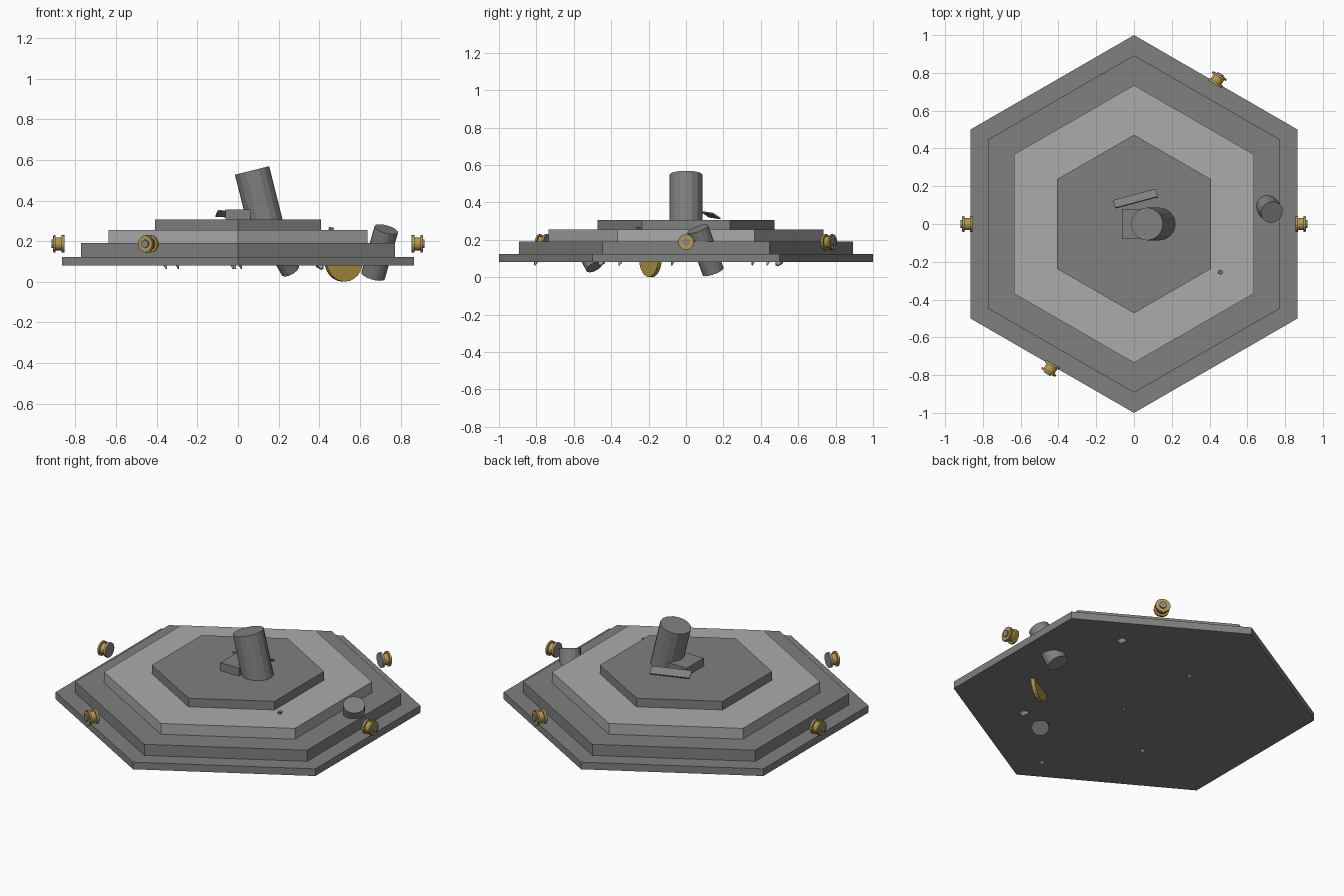
import bpy, math
from mathutils import Vector, Matrix

old = bpy.data.objects.get("Cube")
if old:
    bpy.data.objects.remove(old, do_unlink=True)


def material(name, rgb):
    m = bpy.data.materials.new(name)
    m.use_nodes = True
    m.diffuse_color = (*rgb, 1)
    m.node_tree.nodes["Principled BSDF"].inputs["Base Color"].default_value = (*rgb, 1)
    return m


grey = material("dark_grey", (0.21, 0.22, 0.21))
light = material("light_grey", (0.41, 0.41, 0.42))
steel = material("steel_grey", (0.24, 0.25, 0.28))
gold = material("gold", (0.48, 0.32, 0.06))


def finish(name, mat):
    ob = bpy.context.object
    ob.name = name
    ob.data.materials.append(mat)
    return ob


def rod(name, mat, start, end, radius, sides=16, tip=None):
    """Cylinder or taper running between two points."""
    start, end = Vector(start), Vector(end)
    axis = end - start
    bpy.ops.mesh.primitive_cone_add(
        vertices=sides, radius1=radius, radius2=radius if tip is None else tip,
        depth=axis.length, location=(start + end) / 2,
        rotation=axis.to_track_quat('Z', 'Y').to_euler())
    return finish(name, mat)


def box(name, mat, centre, size, rotation=(0, 0, 0)):
    bpy.ops.mesh.primitive_cube_add(size=1, location=centre, rotation=rotation)
    ob = finish(name, mat)
    ob.scale = size
    return ob


# Stacked hexagonal tiers, corners pointing along y
tiers = [("base_tier", grey, 1.0, 0.08, 0.123),
         ("lower_tier", grey, 0.893, 0.10, 0.19),
         ("pale_tier", light, 0.735, 0.17, 0.255),
         ("top_tier", grey, 0.472, 0.24, 0.307)]
for name, mat, radius, low, high in tiers:
    ob = rod(name, mat, (0, 0, low), (0, 0, high), radius, 6)
    ob.rotation_euler = (0, 0, 0)

# Leaning central column, with a block and a tilted strip beside it
rod("column", grey, (0.145, 0, 0.245), (0.069, 0, 0.548), 0.087)
box("column_block", grey, (0, 0, 0.325), (0.125, 0.16, 0.06))
a, b = Vector((-0.1, 0.088, 0.347)), Vector((0.125, 0.148, 0.338))
along = (b - a).normalized()
down = Vector((-0.2, 0.75, -0.5))
down = (down - along * down.dot(along)).normalized()
frame = Matrix((along, down, along.cross(down))).transposed()
box("tilted_strip", grey, (a + b) / 2 + down * 0.02, ((b - a).length, 0.05, 0.008),
    frame.to_euler())

# Leaning post that passes through the tiers
rod("side_post", grey, (0.665, 0.145, 0.03), (0.73, 0.063, 0.258), 0.06)

# Gold disc and stub emerging under the base
normal = Vector((-0.5, 0.866, 0)) * 0.011
centre = Vector((0.52, -0.19, 0.105))
rod("gold_disc", gold, centre - normal, centre + normal, 0.104, 24)
rod("under_stub", grey, (0.215, -0.53, 0.13), (0.258, -0.49, 0.055), 0.048, 12)

# Spools on four of the edges
profile = [("back_flange", steel, 0.855, 0.861, 0.043),
           ("inner_flange", gold, 0.861, 0.869, 0.043),
           ("core", gold, 0.869, 0.898, 0.032),
           ("outer_flange", gold, 0.898, 0.905, 0.043),
           ("rim", steel, 0.905, 0.908, 0.043),
           ("face", gold, 0.908, 0.911, 0.038),
           ("cap", steel, 0.911, 0.919, 0.02)]
for i, degrees in enumerate((0, 60, 180, 240)):
    angle = math.radians(degrees)
    out = Vector((math.cos(angle), math.sin(angle), 0))
    for part, mat, near, far, radius in profile:
        rod(f"spool_{i + 1}_{part}", mat, out * near + Vector((0, 0, 0.187)),
            out * far + Vector((0, 0, 0.187)), radius)

# Small chips poking out under the base
chips = [(0.5, 0.5, 0.03, light), (-0.03, 0.44, 0.015, light),
         (-0.3, 0.36, 0.012, gold), (0.01, -0.07, 0.014, grey),
         (-0.36, -0.35, 0.016, light), (-0.02, -0.8, 0.016, light),
         (0.4, -0.45, 0.028, light)]
for i, (x, y, size, mat) in enumerate(chips):
    rod(f"chip_{i + 1}", mat, (x, y, 0.09), (x + size / 2, y - size / 2, 0.064),
        size, 4, size * 0.3)

# Tiny stud on the pale tier
rod("stud", grey, (0.455, -0.255, 0.24), (0.46, -0.255, 0.268), 0.012, 8)
